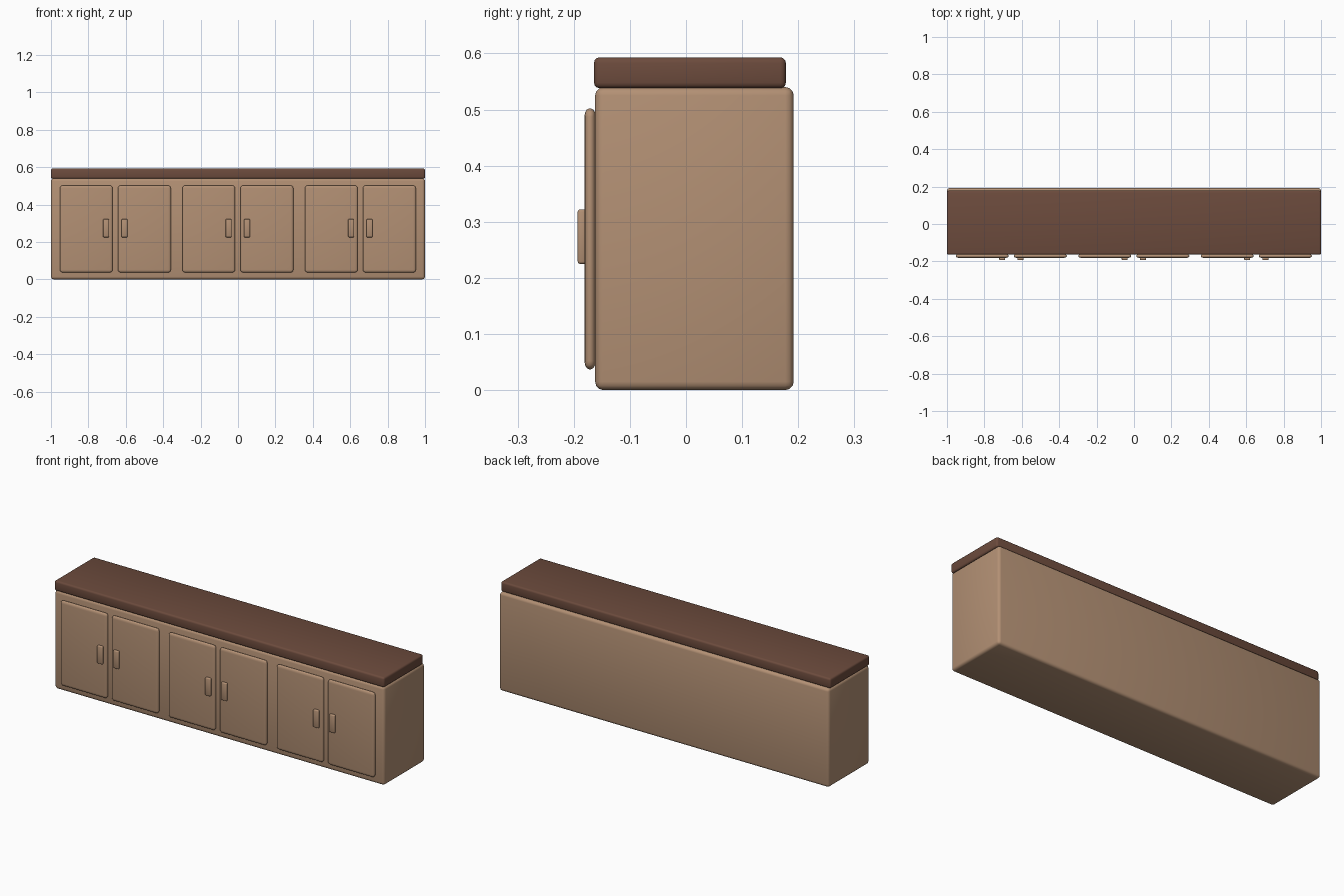
import bpy, bmesh
from mathutils import Vector

if "Cube" in bpy.data.objects:
    bpy.data.objects.remove(bpy.data.objects["Cube"])


def material(name, rgb):
    m = bpy.data.materials.new(name)
    m.diffuse_color = (*rgb, 1)
    m.use_nodes = True
    m.node_tree.nodes["Principled BSDF"].inputs["Base Color"].default_value = m.diffuse_color
    return m


tan = material("tan_wood", (0.45, 0.28, 0.175))
dark = material("dark_wood", (0.15, 0.07, 0.046))


def rounded_box(name, x, y, z, bevel, mat, stretch_y=1.0, segments=3):
    """Box spanning the given ranges; stretch_y makes the bevel shallower in y."""
    size = Vector((x[1] - x[0], y[1] - y[0], z[1] - z[0]))
    centre = Vector((x[0] + x[1], y[0] + y[1], z[0] + z[1])) / 2
    bm = bmesh.new()
    bmesh.ops.create_cube(bm, size=1)
    bmesh.ops.scale(bm, vec=(size.x, size.y * stretch_y, size.z), verts=bm.verts)
    bmesh.ops.bevel(bm, geom=bm.edges[:], offset=bevel, segments=segments,
                    profile=0.5, affect='EDGES', clamp_overlap=True)
    bmesh.ops.scale(bm, vec=(1, 1 / stretch_y, 1), verts=bm.verts)
    for f in bm.faces:
        f.smooth = True
    mesh = bpy.data.meshes.new(name)
    bm.to_mesh(mesh)
    bm.free()
    mesh.materials.append(mat)
    ob = bpy.data.objects.new(name, mesh)
    ob.location = centre
    bpy.context.collection.objects.link(ob)
    return ob


# Carcass and counter top
rounded_box("cabinet_body", (-1, 1), (-0.162, 0.192), (0, 0.54), 0.015, tan)
rounded_box("counter_top", (-1, 1), (-0.164, 0.178), (0.538, 0.593), 0.01, dark)

# Three pairs of doors, each with a handle by the meeting edge
for i, c in enumerate((-0.656, -0.001, 0.654)):
    for side, tag in ((-1, "left"), (1, "right")):
        xs = sorted((c + side * 0.014, c + side * 0.297))
        rounded_box(f"door_{i + 1}_{tag}", xs, (-0.181, -0.161), (0.037, 0.502),
                    0.015, tan, stretch_y=1.8)
        xs = sorted((c + side * 0.033, c + side * 0.065))
        rounded_box(f"handle_{i + 1}_{tag}", xs, (-0.193, -0.177), (0.225, 0.322),
                    0.004, tan, segments=2)
